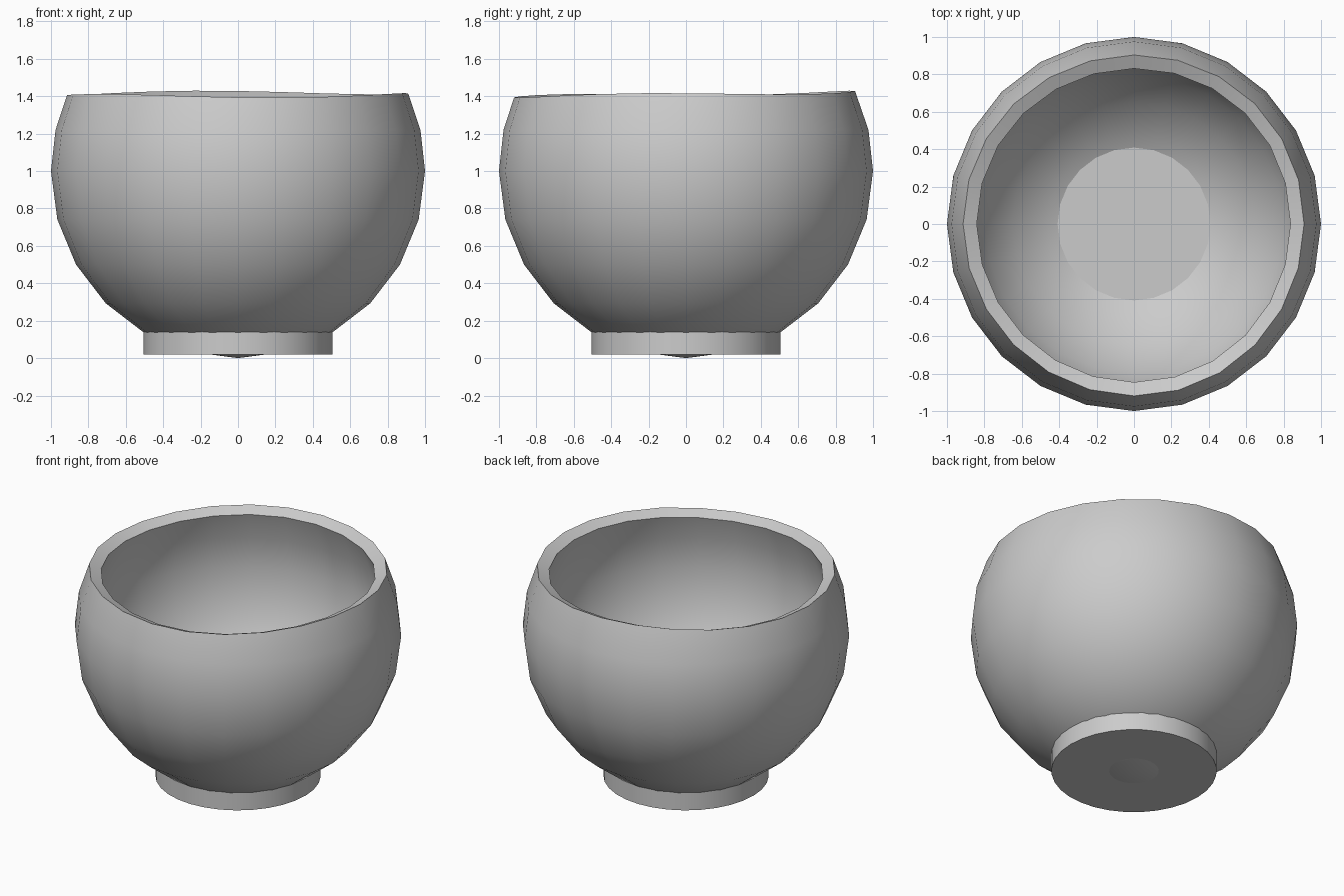
import bpy, bmesh, math

if "Cube" in bpy.data.objects:
    bpy.data.objects.remove(bpy.data.objects["Cube"])

SEG = 24                      # sides around the bowl
STEP = math.radians(15)       # spacing of the bowl's rings


def smooth(obj, angle=35):
    bpy.ops.object.select_all(action='DESELECT')
    obj.select_set(True)
    bpy.context.view_layer.objects.active = obj
    bpy.ops.object.shade_smooth_by_angle(angle=math.radians(angle))


def rim_height(t):
    # slightly uneven lip, higher at the back
    return 1.411 + 0.011 * math.sin(t) + 0.008 * math.cos(3 * t + math.radians(51))


# Bowl: a faceted double-walled sphere, open at the top
def build_bowl(wall=0.08):
    bm = bmesh.new()

    def shell(r):
        pole = bm.verts.new((0, 0, 1 - r))
        rings = []
        for i in range(1, 8):
            ring = []
            for k in range(SEG):
                t = math.tau * k / SEG
                lat = -math.pi / 2 + i * STEP
                if i == 7:
                    lat = math.asin(rim_height(t) - 1)
                elif i == 6:
                    lat = 0
                c = r * math.cos(lat)
                ring.append(bm.verts.new((c * math.cos(t), c * math.sin(t), 1 + r * math.sin(lat))))
            rings.append(ring)
        # extra ring halfway up to the lip keeps the shoulder round
        mid = []
        for k in range(SEG):
            t = math.tau * k / SEG
            lat = STEP * 0.85
            c = r * math.cos(lat)
            mid.append(bm.verts.new((c * math.cos(t), c * math.sin(t), 1 + r * math.sin(lat))))
        rings.insert(6, mid)
        for k in range(SEG):
            bm.faces.new((pole, rings[0][(k + 1) % SEG], rings[0][k]))
        for a, b in zip(rings, rings[1:]):
            bridge(a, b)
        return rings[-1]

    def bridge(a, b):
        for k in range(SEG):
            n = (k + 1) % SEG
            bm.faces.new((a[k], a[n], b[n], b[k]))

    bridge(shell(1.0), shell(1.0 - wall))
    bmesh.ops.recalc_face_normals(bm, faces=bm.faces)
    mesh = bpy.data.meshes.new("bowl")
    bm.to_mesh(mesh)
    bm.free()
    obj = bpy.data.objects.new("bowl", mesh)
    bpy.context.collection.objects.link(obj)
    smooth(obj)


build_bowl()

# Foot: short disc whose top also forms the flat floor inside the bowl
bottom, top = 0.02, 0.182
bpy.ops.mesh.primitive_cylinder_add(vertices=32, radius=0.505, depth=top - bottom,
                                    location=(0, 0, (top + bottom) / 2))
foot = bpy.context.object
foot.name = "foot"
# pull the top edge in so it stays hidden within the bowl wall
for v in foot.data.vertices:
    if v.co.z > 0:
        v.co.z = 0.145 - (top + bottom) / 2
smooth(foot)

# Floor: flat disc inside the bowl
bpy.ops.mesh.primitive_cylinder_add(vertices=32, radius=0.43, depth=0.06,
                                    location=(0, 0, top - 0.03))
floor = bpy.context.object
floor.name = "inner_floor"
smooth(floor)
